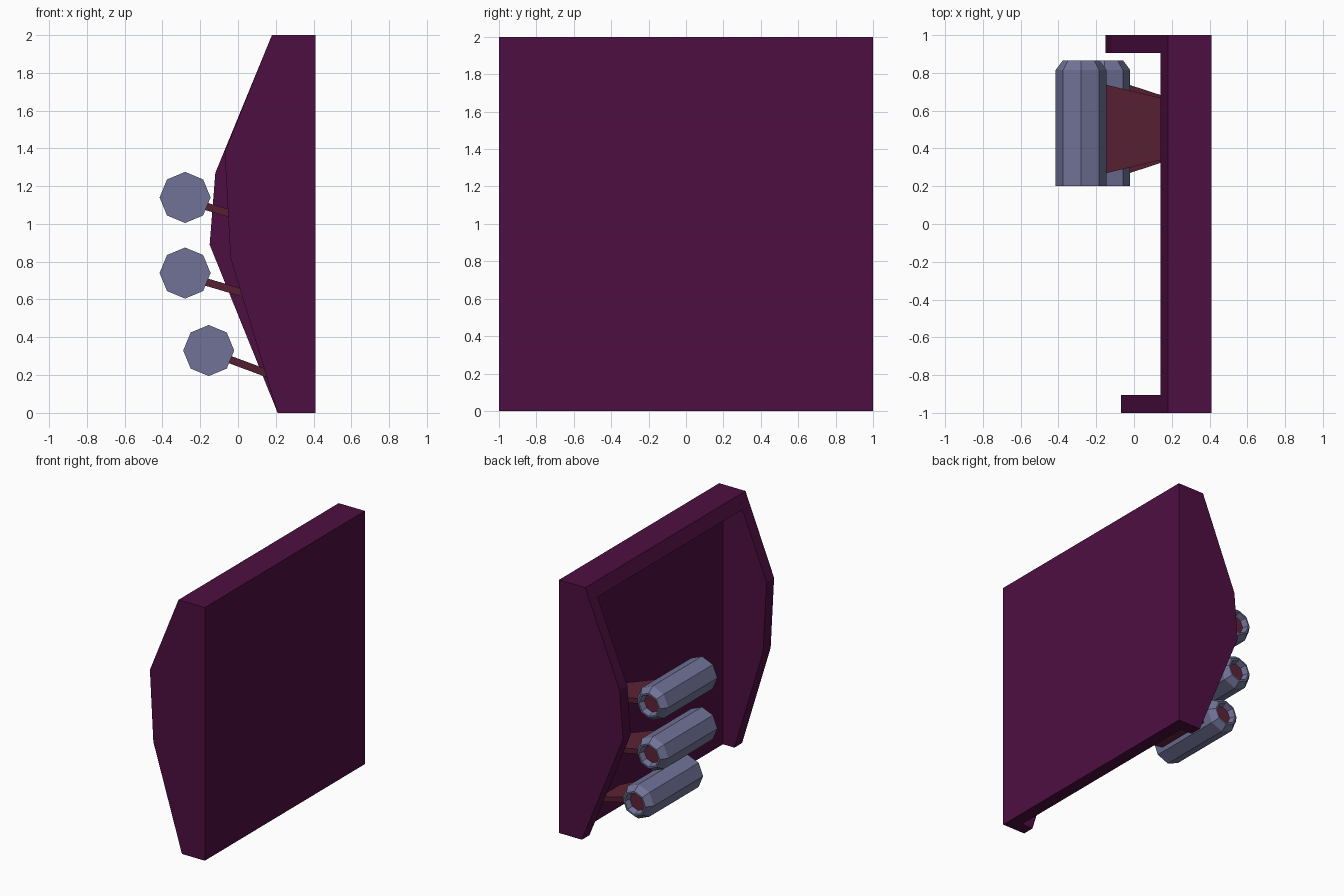
import bpy, bmesh, math

if "Cube" in bpy.data.objects:
    bpy.data.objects.remove(bpy.data.objects["Cube"])


def material(name, rgb):
    m = bpy.data.materials.new(name)
    m.diffuse_color = (*rgb, 1)
    m.use_nodes = True
    m.node_tree.nodes["Principled BSDF"].inputs["Base Color"].default_value = m.diffuse_color
    return m


PURPLE = material("dark purple", (0.075, 0.0045, 0.052))
GREY = material("blue grey", (0.165, 0.17, 0.31))
RED = material("dull red", (0.112, 0.017, 0.038))


def finish(bm, name, mats):
    bmesh.ops.recalc_face_normals(bm, faces=bm.faces[:])
    me = bpy.data.meshes.new(name)
    bm.to_mesh(me)
    bm.free()
    for m in mats:
        me.materials.append(m)
    ob = bpy.data.objects.new(name, me)
    bpy.context.collection.objects.link(ob)
    return ob


def bridge(bm, rings):
    for a, b in zip(rings, rings[1:]):
        for i in range(len(a)):
            j = (i + 1) % len(a)
            bm.faces.new((a[i], a[j], b[j], b[i]))


def prism(name, profile, y0, y1, mat, caps=True):
    """Extrude an x-z profile along y."""
    bm = bmesh.new()
    rings = [[bm.verts.new((x, y, z)) for x, z in profile] for y in (y0, y1)]
    bridge(bm, rings)
    if caps:
        for r in rings:
            bm.faces.new(r)
    return finish(bm, name, [mat])


def canister(name, x, z):
    """Octagonal tube, chamfered and recessed at the +y end."""
    bm = bmesh.new()
    rings = []
    for y, r in ((0.20, 0.135), (0.815, 0.135), (0.865, 0.098),
                 (0.865, 0.085), (0.82, 0.07)):
        rings.append([bm.verts.new((x + r * math.cos(k * math.pi / 4), y,
                                    z + r * math.sin(k * math.pi / 4)))
                      for k in range(8)])
    bridge(bm, rings)
    bm.faces.new(rings[0])
    bm.faces.new(rings[-1]).material_index = 1   # red bottom of the recess
    return finish(bm, name, [GREY, RED])


def bracket(name, start, end):
    """Tapered sloping plate from canister to panel."""
    bm = bmesh.new()
    dx, dz = end[0] - start[0], end[1] - start[1]
    n = math.hypot(dx, dz)
    ox, oz = -dz / n * 0.02, dx / n * 0.02
    rings = []
    for (x, z), half in ((start, 0.238), (end, 0.122)):
        rings.append([bm.verts.new((x + s * ox, 0.503 + t * half, z + s * oz))
                      for s, t in ((1, 1), (1, -1), (-1, -1), (-1, 1))])
    bridge(bm, rings)
    for r in rings:
        bm.faces.new(r)
    return finish(bm, name, [RED])


# Side walls
prism("front_wall", [(0.41, 0), (0.41, 2), (0.18, 2), (-0.07, 1.38),
                     (-0.04, 0.82), (0.21, 0)], -1, -0.905, PURPLE)
prism("back_wall", [(0.41, 0), (0.41, 2), (0.18, 2), (-0.12, 1.27),
                    (-0.15, 0.89), (0.21, 0)], 0.905, 1, PURPLE)

# Panel with overhanging top rail (ends hidden by the walls)
prism("panel", [(0.41, 0), (0.41, 2), (0.18, 2), (0.14, 1.9),
                (0.31, 1.9), (0.31, 0)], -0.905, 0.905, PURPLE, caps=False)

# Three canisters on sloping brackets
for i, (x, z, end_z) in enumerate(((-0.28, 1.14, 0.95), (-0.28, 0.74, 0.55),
                                   (-0.155, 0.33, 0.15))):
    canister(f"canister_{i + 1}", x, z)
    bracket(f"bracket_{i + 1}", (x + 0.11, z - 0.047), (0.312, end_z))
